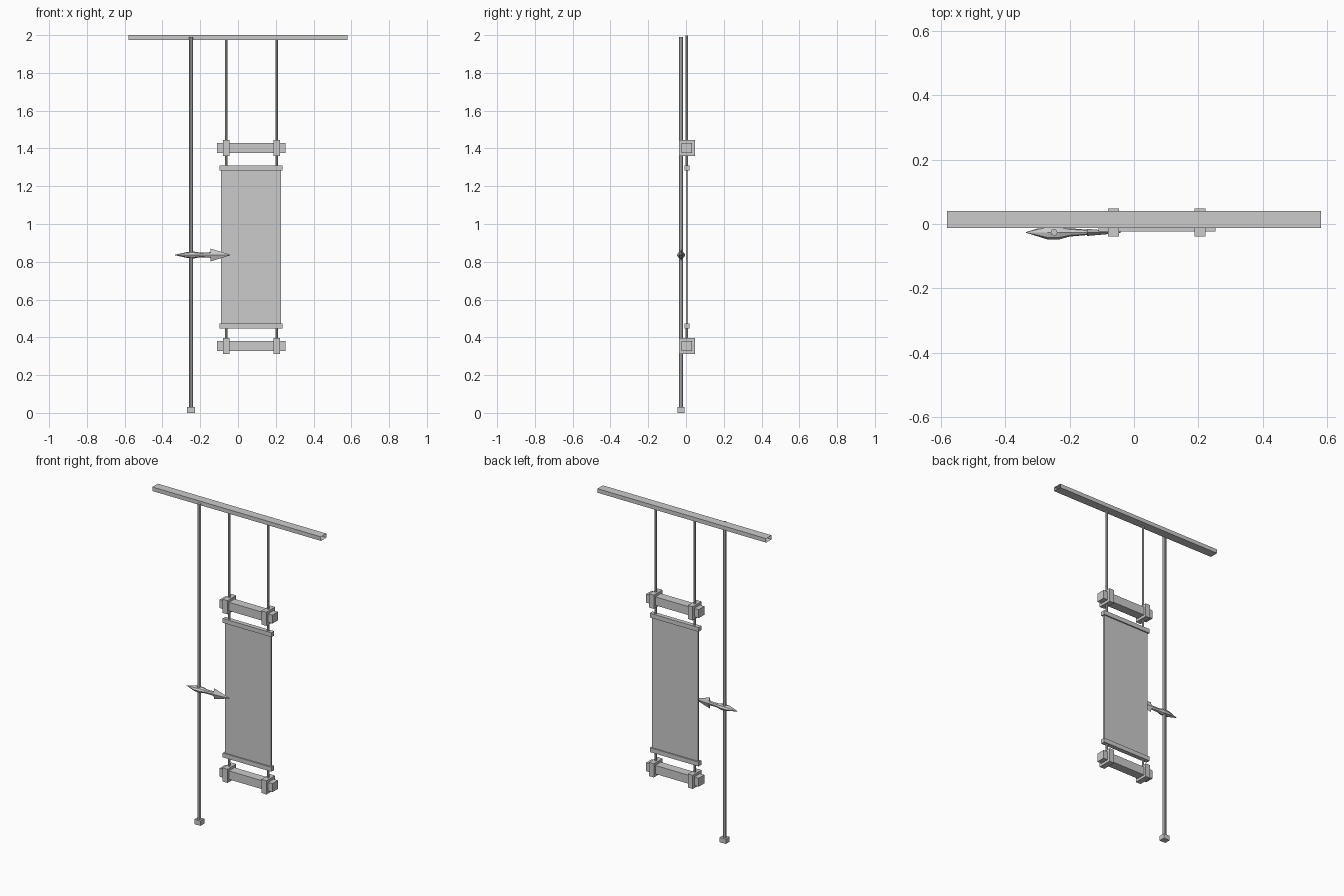
import bpy, bmesh, math

if "Cube" in bpy.data.objects:
    bpy.data.objects.remove(bpy.data.objects["Cube"])

YC = 0.005            # depth centre of the hanging sign
YP = -0.026           # depth centre of the pole and pointer
PX = -0.248           # pole x
ROPES = (-0.063, 0.205)
SX = (ROPES[0] + ROPES[1]) / 2


def finish(name, bm):
    bmesh.ops.recalc_face_normals(bm, faces=bm.faces)
    me = bpy.data.meshes.new(name)
    bm.to_mesh(me)
    bm.free()
    ob = bpy.data.objects.new(name, me)
    bpy.context.collection.objects.link(ob)
    return ob


def box(name, centre, size, open_ends=False):
    bm = bmesh.new()
    bmesh.ops.create_cube(bm, size=1)
    bmesh.ops.scale(bm, vec=size, verts=bm.verts)
    bmesh.ops.translate(bm, vec=centre, verts=bm.verts)
    bm.normal_update()
    if open_ends:
        ends = [f for f in bm.faces if abs(f.normal.x) > 0.9]
        bmesh.ops.delete(bm, geom=ends, context='FACES')
    return finish(name, bm)


def rod(name, x, y, z0, z1, r, sides):
    bm = bmesh.new()
    bmesh.ops.create_cone(bm, cap_ends=True, segments=sides, radius1=r, radius2=r, depth=z1 - z0)
    bmesh.ops.translate(bm, vec=(x, y, (z0 + z1) / 2), verts=bm.verts)
    return finish(name, bm)


def loft_x(name, sections, y, z, sides):
    """Skin rings given as (x, half depth, half height) along x."""
    bm = bmesh.new()
    rings = []
    for x, hy, hz in sections:
        rings.append([bm.verts.new((x, y + hy * math.cos(2 * math.pi * i / sides),
                                    z + hz * math.sin(2 * math.pi * i / sides)))
                      for i in range(sides)])
    for a, b in zip(rings, rings[1:]):
        for i in range(sides):
            j = (i + 1) % sides
            bm.faces.new((a[i], a[j], b[j], b[i]))
    bm.faces.new(rings[0])
    bm.faces.new(rings[-1])
    return finish(name, bm)


# Open-ended top rail
box("top_rail", (0, 0.014, 1.9875), (1.16, 0.054, 0.025), open_ends=True)

# Tall pole with its foot block
rod("pole", PX, YP, 0.02, 1.99, 0.0105, 8)
box("pole_foot", (PX, YP, 0.015), (0.042, 0.038, 0.03))

# Pointer on the pole: tail spindle and arrow head
loft_x("pointer_tail", [(-0.335, 0.001, 0.001), (-0.268, 0.022, 0.016), (-0.232, 0.022, 0.018),
                        (-0.2, 0.013, 0.012), (-0.142, 0.008, 0.015)], YP, 0.836, 8)
loft_x("pointer_head", [(-0.145, 0.011, 0.034), (-0.042, 0.002, 0.002)], YP, 0.836, 4)

# Wooden cross bars with collars
for label, z in (("upper", 1.403), ("lower", 0.355)):
    box(label + "_bar", (0.071, YC, z), (0.362, 0.055, 0.053))
    for i, x in enumerate(ROPES):
        box(f"{label}_collar_{i}", (x, YC, z), (0.034, 0.086, 0.085))

# Ropes
for i, x in enumerate(ROPES):
    rod(f"upper_rope_{i}", x, YC, 1.3, 1.998, 0.0065, 8)
    rod(f"lower_rope_{i}", x, YC, 0.355, 0.455, 0.0065, 8)

# Hanging panel with edge strips
box("panel", (0.069, YC, 0.878), (0.318, 0.011, 0.84))
for label, z in (("upper", 1.2965), ("lower", 0.46)):
    box(label + "_panel_strip", (0.0685, YC, z), (0.335, 0.027, 0.027))
